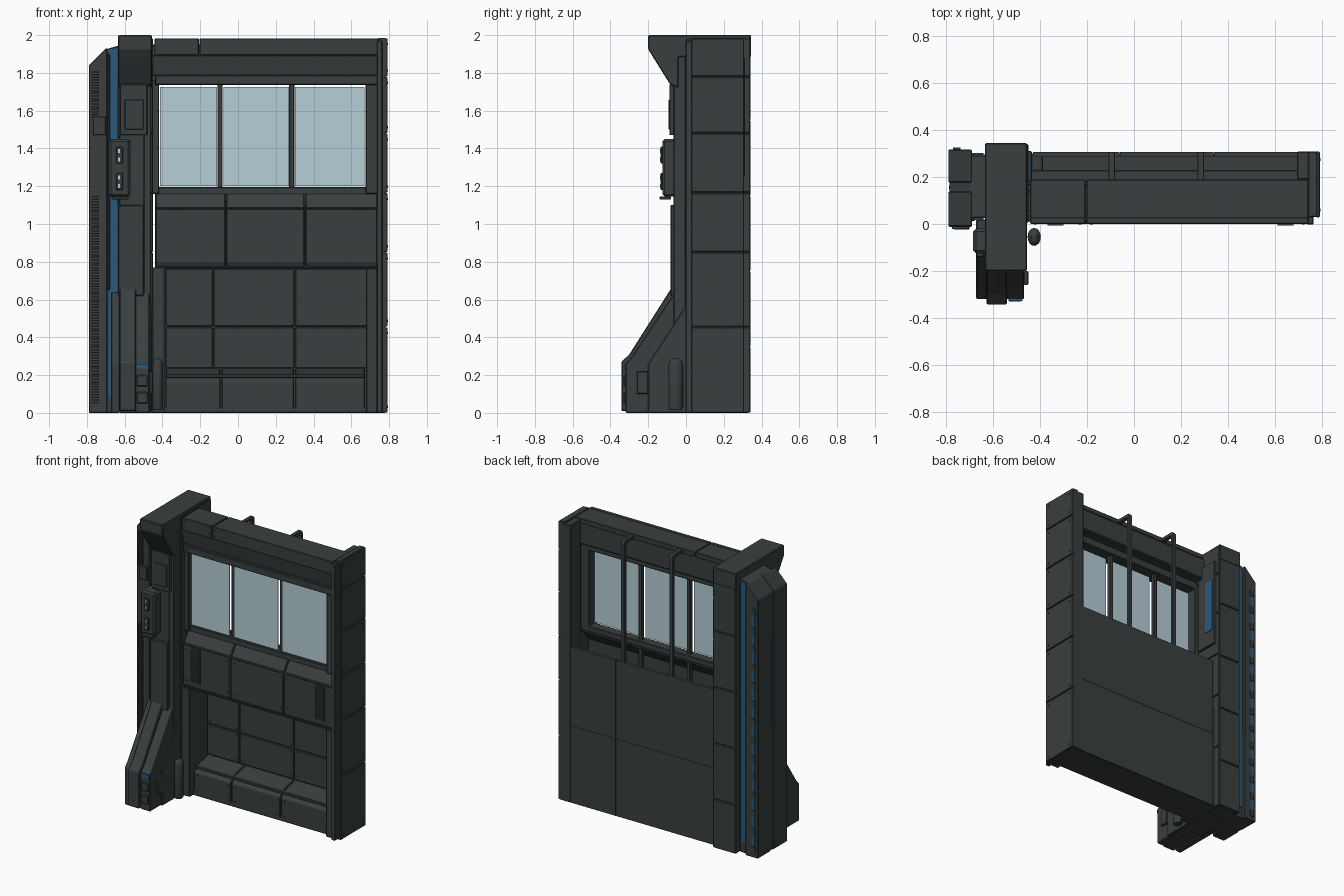
import bpy, bmesh, math
from mathutils import Matrix, Vector

if "Cube" in bpy.data.objects:
    bpy.data.objects.remove(bpy.data.objects["Cube"])


def mat(name, r, g, b):
    m = bpy.data.materials.new(name)
    m.diffuse_color = (r, g, b, 1)
    m.use_nodes = True
    m.node_tree.nodes["Principled BSDF"].inputs["Base Color"].default_value = m.diffuse_color
    return m


DARK = mat("dark_metal", 0.041, 0.049, 0.049)
BLUE = mat("blue_panel", 0.022, 0.10, 0.20)
GLASS = mat("pale_glass", 0.47, 0.62, 0.68)


def finish(name, bm, m, bevel=0.0):
    bmesh.ops.recalc_face_normals(bm, faces=bm.faces)
    me = bpy.data.meshes.new(name)
    bm.to_mesh(me)
    bm.free()
    me.materials.append(m)
    ob = bpy.data.objects.new(name, me)
    bpy.context.collection.objects.link(ob)
    if bevel:
        mod = ob.modifiers.new("bevel", 'BEVEL')
        mod.width = bevel
        mod.segments = 1
        mod.limit_method = 'ANGLE'
    return ob


def add_box(bm, x0, x1, y0, y1, z0, z1):
    mtx = Matrix.Translation(((x0 + x1) / 2, (y0 + y1) / 2, (z0 + z1) / 2))
    mtx = mtx @ Matrix.Diagonal((x1 - x0, y1 - y0, z1 - z0, 1))
    bmesh.ops.create_cube(bm, size=1, matrix=mtx)


def boxes(name, dims, m=DARK, bevel=0.004):
    bm = bmesh.new()
    for d in dims:
        add_box(bm, *d)
    return finish(name, bm, m, bevel)


def box(name, x0, x1, y0, y1, z0, z1, m=DARK, bevel=0.004):
    return boxes(name, [(x0, x1, y0, y1, z0, z1)], m, bevel)


def prism(name, pts, axis, a, b, m=DARK, bevel=0.005):
    """Extrude a profile: x -> (y,z), y -> (x,z)."""
    put = {'x': lambda p, t: (t, p[0], p[1]), 'y': lambda p, t: (p[0], t, p[1])}[axis]
    bm = bmesh.new()
    lo = [bm.verts.new(put(p, a)) for p in pts]
    hi = [bm.verts.new(put(p, b)) for p in pts]
    bm.faces.new(lo)
    bm.faces.new(hi)
    n = len(pts)
    for i in range(n):
        j = (i + 1) % n
        bm.faces.new((lo[i], lo[j], hi[j], hi[i]))
    return finish(name, bm, m, bevel)


def spans(cuts, gap=0.0025):
    return [(a + gap, b - gap) for a, b in zip(cuts, cuts[1:])]


rivet_spots = []


def front_plates(name, xs, zs, y0, y1):
    """Grid of plates facing -y, with rivets in the corners."""
    dims = [(a, b, y0, y1, c, d) for a, b in spans(xs) for c, d in spans(zs)]
    for a, b, _, _, c, d in dims:
        for x in (a + .022, b - .022):
            for z in (c + .022, d - .022):
                rivet_spots.append(((x, y0, z), 'y'))
    return boxes(name, dims)


# ---- wall: shell, floor and back ----
boxes("back_wall", [(a, b, .285, .306, c, d) for a, b in spans([-.43, -.06, .34, .74], .0008)
                    for c, d in spans([0, .55, 1.11], .0008)], DARK, 0)
box("floor_plate", -.44, .74, .05, .30, 0, .03)
box("recess_back", -.44, .74, .212, .23, .02, .78)
box("recess_ceiling", -.44, .74, .02, .23, .765, .785)
front_plates("recess_panels", [-.385, -.13, .30, .72], [.235, .455, .765], .20, .22)

# ---- step at the foot of the recess ----
for i, (a, b) in enumerate(spans([-.385, -.09, .30, .675])):
    prism(f"step_{i}", [(.05, .01), (.05, .165), (.085, .205), (.21, .235), (.21, .01)], 'x', a, b)
    for x in (a + .025, b - .025):
        rivet_spots.extend([((x, .05, .04), 'y'), ((x, .05, .145), 'y')])
box("step_trim", -.38, .67, .065, .10, .185, .205)

# ---- waist band with sloping sill and two vents ----
for i, (a, b) in enumerate(spans([-.44, -.065, .355, .74])):
    prism(f"waist_band_{i}", [(.005, .80), (.005, 1.075), (.02, 1.10), (.07, 1.17), (.12, 1.17),
                              (.12, 1.14), (.04, 1.07), (.04, .77), (.02, .77)], 'x', a, b)
    for x in (a + .025, b - .025):
        rivet_spots.extend([((x, .005, .83), 'y'), ((x, .005, 1.05), 'y')])
prism("waist_backing", [(.035, .77), (.035, 1.075), (.10, 1.155), (.115, 1.14), (.05, 1.06), (.05, .77)],
      'x', -.44, .74, DARK, 0)
box("waist_trim", -.44, .74, 0, .02, 1.078, 1.09)
for side, x in (("left", -.335), ("right", .645)):
    box(f"{side}_vent_back", x - .037, x + .037, -.001, .01, .825, 1.075, DARK, 0)
    boxes(f"{side}_vent_slats", [(x - .034, x + .034, -.007, .0, .833 + .0125 * k, .839 + .0125 * k)
                                 for k in range(19)], DARK, 0)

# ---- window frame, glass and mullions ----
boxes("window_frame", [(-.44, .74, .06, .13, 1.155, 1.195), (-.44, .74, .02, .13, 1.735, 1.79),
                       (-.455, -.418, .04, .13, 1.16, 1.76), (.675, .74, .03, .13, 1.16, 1.76)])
boxes("window_mullions", [(x - .014, x + .014, .08, .11, .95, 1.76) for x in (-.095, .285)])
for i, (a, b) in enumerate(((-.412, -.112), (-.077, .270), (.302, .670))):
    box(f"glass_{i}", a, b, .065, .071, 1.202, 1.725, GLASS, 0)

# ---- top beam ----
front_plates("beam_face", [-.445, -.205, .745], [1.89, 1.985], 0, .03)
front_plates("beam_header", [-.44, .745], [1.735, 1.79], .005, .04)
prism("beam_slope", [(.01, 1.895), (.03, 1.785), (.06, 1.785), (.06, 1.895)], 'x', -.455, .74)
boxes("beam_top", [(a, b, .01, .19, 1.945, 1.98) for a, b in spans([-.445, -.205, .745])])
box("beam_back", -.455, .74, .165, .185, 1.80, 1.95)
box("beam_underside", -.44, .74, .04, .18, 1.79, 1.81)

# ---- bent bars behind the window ----
for i, x in enumerate((-.095, .285)):
    prism(f"rear_bar_{i}", [(.283, 1.05), (.306, 1.05), (.306, 1.955), (.295, 1.975), (.17, 1.975),
                            (.17, 1.95), (.283, 1.95)], 'x', x - .014, x + .014, DARK, .002)

# ---- posts and right column ----
box("left_post", -.46, -.388, .01, .29, 0, .77)
box("right_inner_post", .678, .738, .02, .22, 0, .765)
box("right_seam_strip", .735, .765, -.002, .30, .0, 1.97)
box("right_rear_post", .695, .76, .19, .308, 0, 1.975)
box("right_column_core", .742, .782, .03, .308, 0, 1.985)
zs = [0, .455, .85, 1.165, 1.48, 1.78, 1.985]
boxes("right_column_plates", [(.775, .792, .028, .308, a, b) for a, b in spans(zs, .002)])
for a, b in spans(zs):
    for y in (.06, .275):
        rivet_spots.extend([((.792, y, a + .03), 'x'), ((.792, y, b - .03), 'x')])

# ---- left column ----
prism("left_column", [(-.06, 0), (-.06, 1.74), (-.08, 1.82), (-.08, 1.93), (.335, 1.93), (.335, 0)],
      'x', -.63, -.462)
boxes("left_column_rail", [(-.475, -.45, .005, .34, a, b) for a, b in spans(zs, .002)])
boxes("left_column_back", [(-.63, -.455, .32, .342, a, b)
                           for a, b in spans([0, .35, .75, 1.15, 1.55, 1.9], .002)])
prism("column_cap", [(-.20, 1.925), (-.20, 2), (.345, 2), (.345, 1.885), (-.04, 1.885), (-.04, 1.72),
                     (-.085, 1.74), (-.16, 1.86)], 'x', -.635, -.455)
box("cap_inlay", -.585, -.505, -.15, .31, 1.985, 2.0, DARK, .003)
box("column_lower_plate", -.635, -.50, -.082, -.03, .62, 1.10)
box("column_upper_plate", -.625, -.48, -.088, -.03, 1.47, 1.74)
box("column_hatch", -.60, -.50, -.093, -.08, 1.50, 1.66, DARK, .004)
box("column_side_strip", -.50, -.46, -.065, .0, .3, 1.9)

# ---- sloping foot ----
foot = [(-.32, 0), (-.32, .26), (-.285, .30), (-.06, .64), (.02, .64), (.02, 0)]
for i, (a, b) in enumerate(((-.672, -.625), (-.545, -.468))):
    prism(f"foot_cheek_{i}", foot, 'x', a, b)
prism("foot_spine", [(-.342, .01), (-.342, .27), (-.30, .31), (-.075, .665), (.02, .665), (.02, .01)],
      'x', -.628, -.54)
prism("foot_side_flange", [(-.20, 0), (-.20, .26), (.02, .60), (.02, 0)], 'x', -.47, -.455)
box("foot_side_plate", -.47, -.45, -.26, -.20, .10, .22)
box("foot_blue_band", -.535, -.475, -.327, -.318, .235, .26, BLUE, 0)
boxes("foot_clasps", [(-.535, -.478, -.33, -.31, z, z + .06) for z in (.05, .14)])

# ---- oval post beside the foot ----
bm = bmesh.new()
prev = None
for r, z in ((.85, .015), (1, .03), (1, .255), (.8, .278), (.4, .288)):
    ring = [bm.verts.new((-.425 + .028 * r * math.cos(t * math.pi / 8),
                          -.055 + .038 * r * math.sin(t * math.pi / 8), z)) for t in range(16)]
    if prev:
        for k in range(16):
            bm.faces.new((prev[k], prev[k - 1], ring[k - 1], ring[k]))
    else:
        bm.faces.new(ring)
    prev = ring
bm.faces.new(prev)
post = finish("oval_post", bm, DARK)
bpy.context.view_layer.objects.active = post
post.select_set(True)
bpy.ops.object.shade_smooth_by_angle(angle=math.radians(40))

# ---- control box on the column ----
box("control_box", -.685, -.57, -.125, -.02, 1.145, 1.45, DARK, .012)
boxes("control_box_handles", [(-.645, -.61, -.135, -.12, z, z + .09) for z in (1.18, 1.32)])
boxes("control_box_lights", [(-.634, -.624, -.138, -.13, z, z + .022) for z in (1.19, 1.235, 1.33, 1.375)],
      GLASS, 0)
box("control_box_lip", -.67, -.58, -.14, -.08, 1.13, 1.145, DARK, .003)

# ---- left side pod with chamfered top, same trim front and back ----
shape = [(-.785, 0), (-.785, 1.84), (-.70, 1.925), (-.63, 1.945), (-.63, 0)]
prism("pod_core", shape, 'y', .025, .295)
for side, y0, y1, out, s in (("front", -.012, .14, -.012, -1), ("rear", .175, .318, .318, 1)):
    prism(f"pod_{side}_frame", [(-.79, 0), (-.79, 1.84), (-.70, 1.93), (-.69, 1.93), (-.69, 0)],
          'y', y0, y1, DARK, .012)
    yb = .022 if s < 0 else .298
    box(f"pod_{side}_blue_strip", -.685, -.64, yb - .004, yb + .004, .08, 1.93, BLUE, 0)
    boxes(f"pod_{side}_strip_edge", [(-.692, -.678, yb - .01, yb + .004, .65, 1.9)])
# fine vent ribs on the front, slotted ladder on the rear
boxes("pod_front_ribs", [(-.775, -.737, -.022, -.008, .05 + .014 * k, .057 + .014 * k)
                         for k in range(126) if not 1.15 < .05 + .014 * k < 1.56], DARK, 0)
box("pod_rear_ladder_back", -.766, -.742, .315, .320, .03, 1.78, BLUE, 0)
boxes("pod_rear_rungs", [(-.77, -.738, .312, .325, .03 + .13 * k, .08 + .13 * k)
                         for k in range(14)], DARK, 0)
box("pod_front_cover", -.768, -.70, -.024, .02, 1.47, 1.57)
box("pod_side_seam", -.788, -.780, .15, .165, .9, 1.5, BLUE, 0)

# ---- blue inner panel on the window side of the column ----
box("inner_panel_frame", -.455, -.435, .14, .31, 1.25, 1.88)
box("inner_blue_panel", -.437, -.430, .22, .295, 1.36, 1.74, BLUE, 0)

# ---- rivets ----
bm = bmesh.new()
for pos, axis in rivet_spots:
    rot = Matrix.Rotation(math.pi / 2, 4, 'X' if axis == 'y' else 'Y')
    bmesh.ops.create_cone(bm, cap_ends=True, segments=6, radius1=.007, radius2=.007, depth=.006,
                          matrix=Matrix.Translation(Vector(pos)) @ rot)
finish("rivets", bm, DARK)
